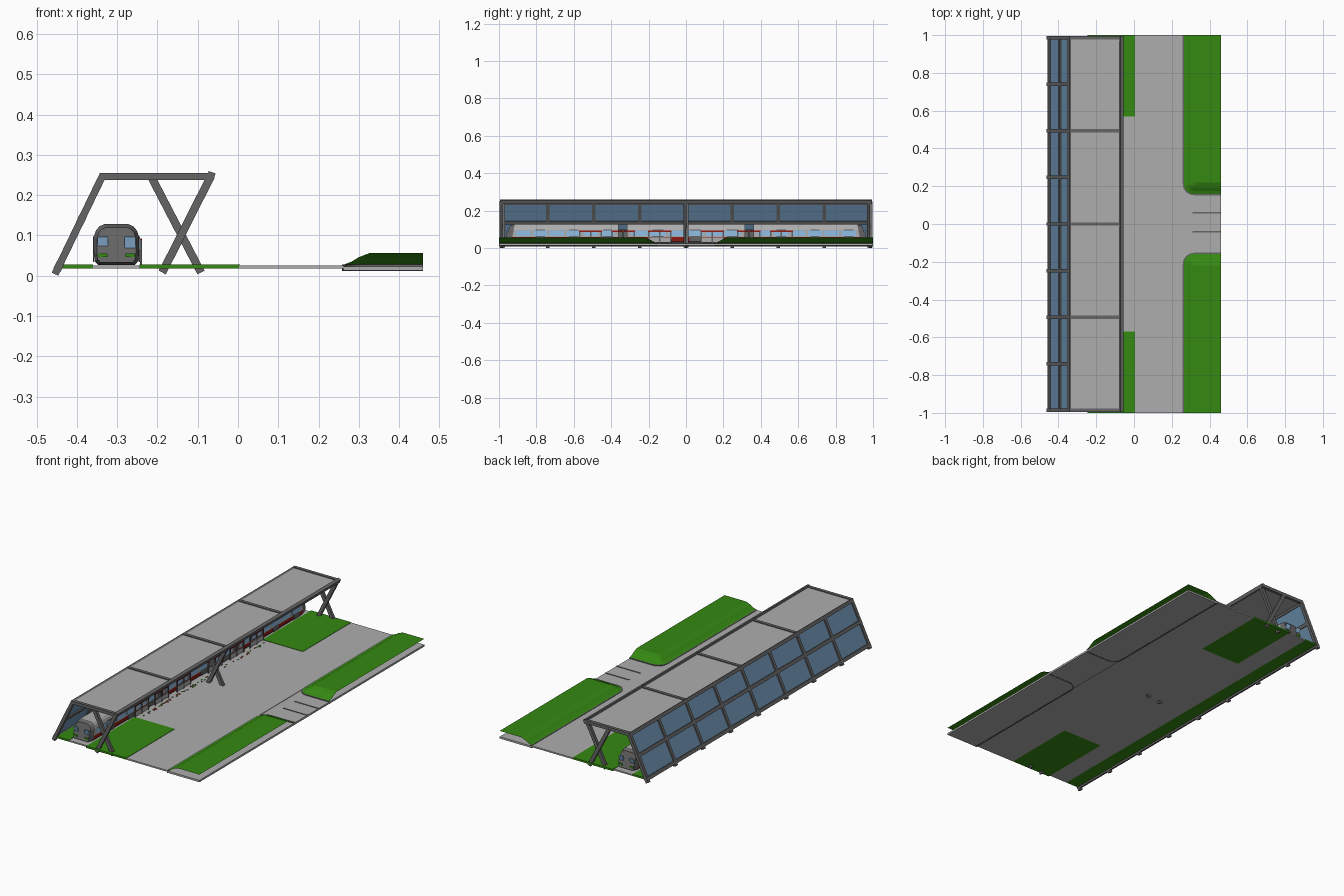
import bpy, bmesh, math, random
from mathutils import Matrix, Vector

if "Cube" in bpy.data.objects:
    bpy.data.objects.remove(bpy.data.objects["Cube"])

random.seed(4)


def material(name, rgb):
    m = bpy.data.materials.new(name)
    m.diffuse_color = (*rgb, 1)
    m.use_nodes = True
    m.node_tree.nodes["Principled BSDF"].inputs["Base Color"].default_value = m.diffuse_color
    return m


LIGHT = material("light grey", (0.42, 0.42, 0.42))
DARK = material("dark grey", (0.13, 0.13, 0.13))
GREEN = material("grass green", (0.035, 0.25, 0.006))
RED = material("dark red", (0.30, 0.012, 0.008))
PALE = material("pale window blue", (0.29, 0.52, 0.78))
GLASS = material("canopy glass blue", (0.15, 0.28, 0.43))


def finish(name, bm, mats, fix=True):
    if fix:
        bmesh.ops.recalc_face_normals(bm, faces=bm.faces[:])
    me = bpy.data.meshes.new(name)
    bm.to_mesh(me)
    bm.free()
    for m in mats:
        me.materials.append(m)
    ob = bpy.data.objects.new(name, me)
    bpy.context.collection.objects.link(ob)
    return ob


def box(x0, x1, y0, y1, z0, z1):
    """Matrix turning a unit cube into the given box"""
    return (Matrix.Translation(((x0 + x1) / 2, (y0 + y1) / 2, (z0 + z1) / 2))
            @ Matrix.Diagonal((x1 - x0, y1 - y0, z1 - z0, 1)))


def beam(a, b, y, width, depth):
    """Matrix for a bar in the xz plane from a to b, centred on y"""
    d = Vector((b[0] - a[0], 0, b[1] - a[1]))
    mid = ((a[0] + b[0]) / 2, y, (a[1] + b[1]) / 2)
    return (Matrix.Translation(mid) @ Matrix.Rotation(math.atan2(d.x, d.z), 4, 'Y')
            @ Matrix.Diagonal((width, depth, d.length, 1)))


def cubes(name, mat, matrices):
    bm = bmesh.new()
    for m in matrices:
        bmesh.ops.create_cube(bm, size=1, matrix=m)
    return finish(name, bm, [mat])


# Ground: road, platform, grass and track bed
cubes("paving", LIGHT, [box(0.003, 0.262, -1, 1, 0.018, 0.026),
                        box(-0.245, 0.003, -0.57, 0.57, 0.018, 0.026)])
cubes("grass", GREEN, [box(-0.45, -0.36, -0.99, 0.99, 0.018, 0.028),
                       box(-0.245, 0.005, -1, -0.57, 0.018, 0.028),
                       box(-0.245, 0.005, 0.57, 1, 0.018, 0.028)])
cubes("track_bed", LIGHT, [box(-0.36, -0.245, -0.99, 0.99, 0.018, 0.026)])
cubes("side_slab", LIGHT, [box(0.262, 0.46, -1, 1, 0.013, 0.0235)])
cubes("road_marking", DARK, [box(0.31, 0.46, y - 0.004, y + 0.004, 0.02, 0.0255)
                             for y in (-0.04, 0.06)])


# Embankments: rounded outline raised in rings, open on the outer sides
def outline(o, z, side):
    x0, y0, r = 0.264 + o, 0.158 + o, max(0.055 - o, 0.004)
    pts = [(0.46, y0)]
    for i in range(7):
        a = math.radians(-90 - 15 * i)
        pts.append((x0 + r + r * math.cos(a), y0 + r + r * math.sin(a)))
    pts.append((x0, 1))
    return [(x, y * side, z) for x, y in pts]


for side, label in ((-1, "front"), (1, "back")):
    bm = bmesh.new()
    rings = [[bm.verts.new(p) for p in outline(o, z, side)]
             for o, z in ((0, 0.024), (0, 0.028), (0.018, 0.035), (0.036, 0.046), (0.062, 0.056))]
    for a, b in zip(rings, rings[1:]):
        for i in range(len(a) - 1):
            bm.faces.new((a[i], a[i + 1], b[i + 1], b[i]))
    top = bm.faces.new(rings[-1] + [bm.verts.new((0.46, side, 0.056))])
    bmesh.ops.recalc_face_normals(bm, faces=bm.faces[:])
    top.normal_update()
    if top.normal.z < 0:
        bmesh.ops.reverse_faces(bm, faces=bm.faces[:])
    finish(label + "_embankment", bm, [GREEN], False)
    # Kerb under the embankment edge
    bm = bmesh.new()
    lo, hi = ([[bm.verts.new(p) for p in outline(o, z, side)] for o in (-0.006, 0.003)]
              for z in (0.012, 0.028))
    for i in range(len(lo[0]) - 1):
        for a, b in ((lo[0], lo[1]), (lo[1], hi[1]), (hi[1], hi[0]), (hi[0], lo[0])):
            bm.faces.new((a[i], a[i + 1], b[i + 1], b[i]))
    finish(label + "_kerb", bm, [DARK])

# Canopy frame
FOOT, KNEE, EAVE = (-0.4545, 0.004), (-0.337, 0.247), (-0.067, 0.248)
bays = [-0.986 + i * 0.2465 for i in range(9)]


def on_slope(t):
    return tuple(FOOT[i] + (KNEE[i] - FOOT[i]) * t for i in (0, 1))


cubes("canopy_slanted_ribs", DARK, [beam(FOOT, KNEE, y, 0.018, 0.018) for y in bays])
cubes("canopy_roof_ribs", DARK, [box(-0.34, -0.06, y - 0.009, y + 0.009, 0.238, 0.2555)
                                 for y in bays[::2]])
rails = []
for t, s in ((0.075, 0.02), (0.55, 0.019), (0.985, 0.018)):
    a, b = on_slope(t - 0.035), on_slope(t + 0.035)
    rails.append(beam(a, b, 0, s, 1.99))
rails.append(beam((EAVE[0] - 0.003, 0.239), (EAVE[0] + 0.003, 0.257), 0, 0.018, 1.99))
cubes("canopy_rails", DARK, rails)
cubes("canopy_columns", DARK,
      [beam(*ends, y + dy, 0.02, 0.016) for y in (-0.982, 0, 0.982)
       for ends, dy in ((((-0.188, 0.008), EAVE), -0.006), (((-0.092, 0.008), (-0.215, 0.245)), 0.006))])
cubes("canopy_glass", GLASS, [beam(on_slope(0.07), on_slope(0.99), 0, 0.004, 1.97)])
cubes("canopy_roof", LIGHT, [box(-0.335, -0.067, -0.985, 0.985, 0.242, 0.251)])

# Train cars: one cross-section lofted along the track
CX = -0.302
HALF = [(0.046, 0.027), (0.054, 0.036), (0.0565, 0.058), (0.0565, 0.096),
        (0.051, 0.112), (0.042, 0.123), (0.03, 0.128)]
SECTION = HALF + [(-x, z) for x, z in reversed(HALF)]


def car(name, y0, y1, nose):
    """nose is -1 or 1 for the cab end, 0 for none"""
    stations = [(y0, 1, 0), (y1, 1, 0)]
    if nose < 0:
        stations = [(y0, 0.86, 0.35), (y0 + 0.035, 1, 0.2), (y1, 1, 0)]
    if nose > 0:
        stations = [(y0, 1, 0), (y1 - 0.035, 1, -0.2), (y1, 0.86, -0.35)]
    bm = bmesh.new()
    rings = [[bm.verts.new((CX + x * s, y + max(z - 0.055, 0) * k, 0.07 + (z - 0.07) * s))
              for x, z in SECTION] for y, s, k in stations]
    n = len(SECTION)
    for a, b in zip(rings, rings[1:]):
        cab = nose and abs(b[0].co.y - a[0].co.y) < 0.1
        for i in range(n):
            f = bm.faces.new((a[i], a[(i + 1) % n], b[(i + 1) % n], b[i]))
            z = sum(v.co.z for v in f.verts) / 4
            f.material_index = 1 if cab or z < 0.032 else 2 if z < 0.058 else 0
    for r in (rings[0], rings[-1]):
        bm.faces.new(r).material_index = 1
    finish(name, bm, [LIGHT, DARK, RED])
    # Side windows with doors between them
    lo, hi = y0 + (0.05 if nose < 0 else 0.015), y1 - (0.05 if nose > 0 else 0.015)
    step = (hi - lo) / 6
    win, door = [], []
    for i in range(6):
        ya = lo + i * step
        for s in (-1, 1):
            xs = CX + s * 0.0565
            win.append(box(xs - 0.002, xs + 0.002, ya + 0.006, ya + step - 0.006, 0.064, 0.094))
            if i % 2:
                door.append(box(xs - 0.0015, xs + 0.0015, ya + 0.02, ya + step - 0.02, 0.034, 0.098))
    cubes(name + "_windows", PALE, win)
    cubes(name + "_doors", DARK, door)
    # Windscreen panes and lamps on the cab face
    if nose:
        y = y0 if nose < 0 else y1
        cubes(name + "_windscreen", PALE,
              [Matrix.Translation((CX + s * 0.034, y - nose * 0.0075, 0.08))
               @ Matrix.Rotation(-nose * math.atan(0.35), 4, 'X')
               @ Matrix.Diagonal((0.027, 0.006, 0.036, 1)) for s in (-1, 1)])
        cubes(name + "_lamps", GREEN,
              [box(CX + s * 0.034 - 0.012, CX + s * 0.034 + 0.012, y - 0.002, y + 0.002, 0.046, 0.055)
               for s in (-1, 1)])


car("front_car", -0.965, -0.36, -1)
car("middle_car", -0.315, 0.315, 0)
car("rear_car", 0.36, 0.965, 1)
cubes("car_bellows", DARK, [box(CX - 0.045, CX + 0.045, s * 0.3375 - 0.024, s * 0.3375 + 0.024, 0.034, 0.1)
                            for s in (-1, 1)])

# Platform edge fence with red top rails
spans = [s * c for c in (0.51, 0.335, 0.14) for s in (-1, 1)]
cubes("fence_top_rails", RED, [box(-0.2435, -0.2385, c - 0.062, c + 0.062, 0.087, 0.093) for c in spans])
cubes("fence_posts", DARK, [box(-0.243, -0.239, c + o - 0.004, c + o + 0.004, 0.024, 0.088)
                            for c in spans for o in (-0.058, 0, 0.058)])
cubes("fence_panels", LIGHT, [box(-0.242, -0.24, c - 0.058, c + 0.058, 0.03, 0.056) for c in spans])

# Small flecks of planting along the platform edge
for name, mat in (("red_flowers", RED), ("green_leaves", GREEN)):
    flecks = []
    for i in range(35):
        x, y = random.uniform(-0.228, -0.212), random.uniform(-0.54, 0.54)
        flecks.append(box(x, x + 0.006, y, y + 0.009, 0.024, 0.028))
    cubes(name, mat, flecks)
